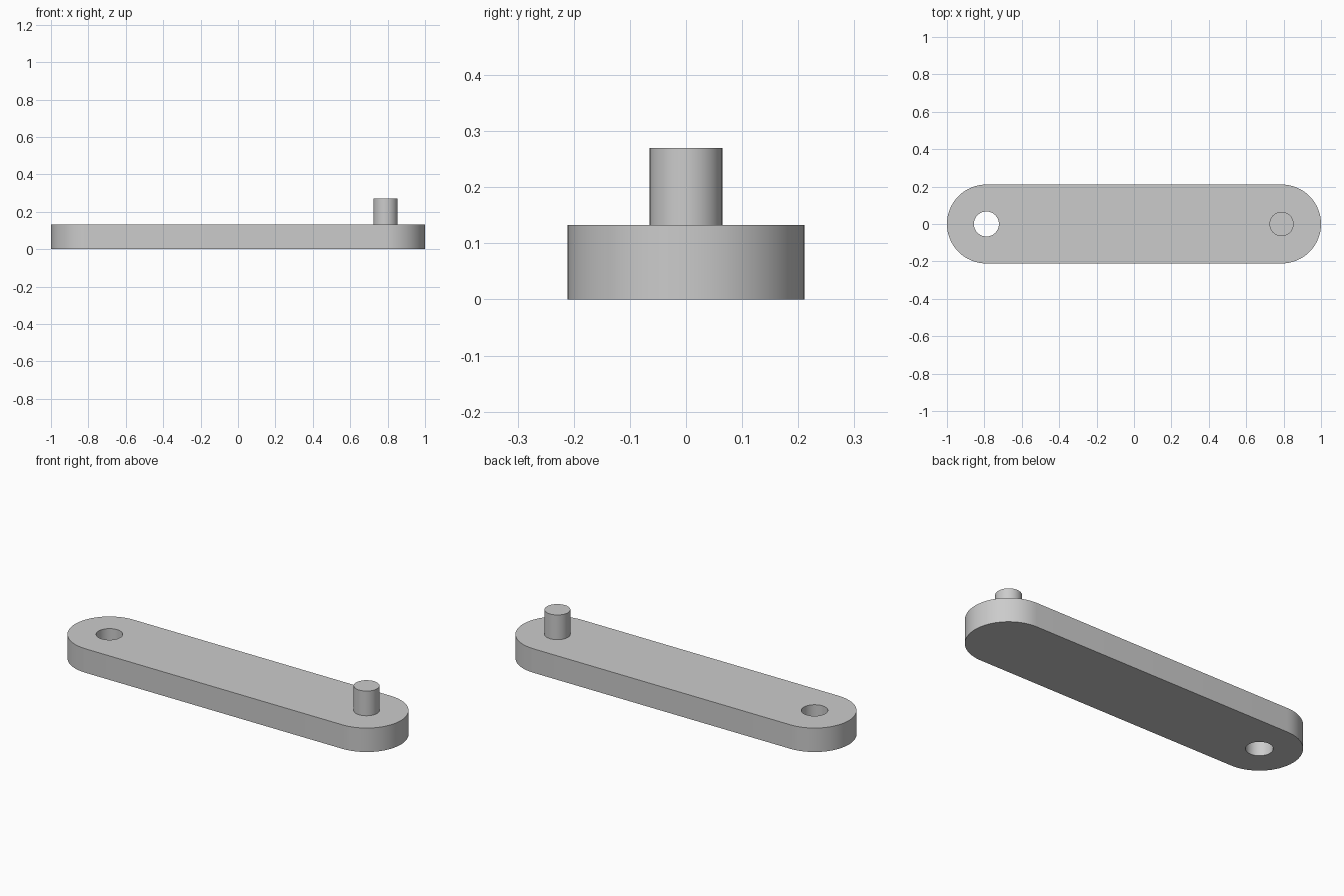
import bpy, bmesh
from math import cos, sin, pi, radians
from mathutils import Vector

cube = bpy.data.objects.get("Cube")
if cube:
    bpy.data.objects.remove(cube, do_unlink=True)

END_X = 0.789       # centre of each rounded end
RADIUS = 0.211      # half width of the bar
THICK = 0.133
HOLE_R = 0.067
PIN_R = 0.065
PIN_TOP = 0.27
SEGMENTS = 32

grey = bpy.data.materials.new("plain grey")
grey.use_nodes = True
colour = (0.6, 0.6, 0.6, 1)
grey.diffuse_color = colour
grey.node_tree.nodes["Principled BSDF"].inputs["Base Color"].default_value = colour


def arc(cx, radius, start, sweep, count):
    """Points along an arc centred on the bar's middle line."""
    return [(cx + radius * cos(start + sweep * i / count),
             radius * sin(start + sweep * i / count)) for i in range(count + 1)]


def extruded(name, loops, bottom, top):
    """Fill closed loops (outer edge and holes) and extrude them upwards."""
    bm = bmesh.new()
    edges = []
    for loop in loops:
        verts = [bm.verts.new((x, y, bottom)) for x, y in loop]
        edges += [bm.edges.new((a, b)) for a, b in zip(verts, verts[1:] + verts[:1])]
    bmesh.ops.triangle_fill(bm, edges=edges, use_beauty=True, use_dissolve=False)
    raised = bmesh.ops.extrude_face_region(bm, geom=bm.faces[:], use_keep_orig=True)
    moved = [g for g in raised["geom"] if isinstance(g, bmesh.types.BMVert)]
    bmesh.ops.translate(bm, verts=moved, vec=Vector((0, 0, top - bottom)))
    bmesh.ops.recalc_face_normals(bm, faces=bm.faces[:])
    mesh = bpy.data.meshes.new(name)
    bm.to_mesh(mesh)
    bm.free()
    mesh.materials.append(grey)
    obj = bpy.data.objects.new(name, mesh)
    bpy.context.collection.objects.link(obj)
    bpy.ops.object.select_all(action="DESELECT")
    obj.select_set(True)
    bpy.context.view_layer.objects.active = obj
    bpy.ops.object.shade_smooth_by_angle(angle=radians(30))
    return obj


# Bar with two round ends and a through hole at its right end
outline = (arc(END_X, RADIUS, -pi / 2, pi, SEGMENTS)
           + arc(-END_X, RADIUS, pi / 2, pi, SEGMENTS))
hole = arc(-END_X, HOLE_R, 0, 2 * pi, SEGMENTS)[:-1]
extruded("link_bar", [outline, hole], 0, THICK)

# Pin standing on the left end
pin = arc(END_X, PIN_R, 0, 2 * pi, SEGMENTS)[:-1]
extruded("pin", [pin], THICK, PIN_TOP)
